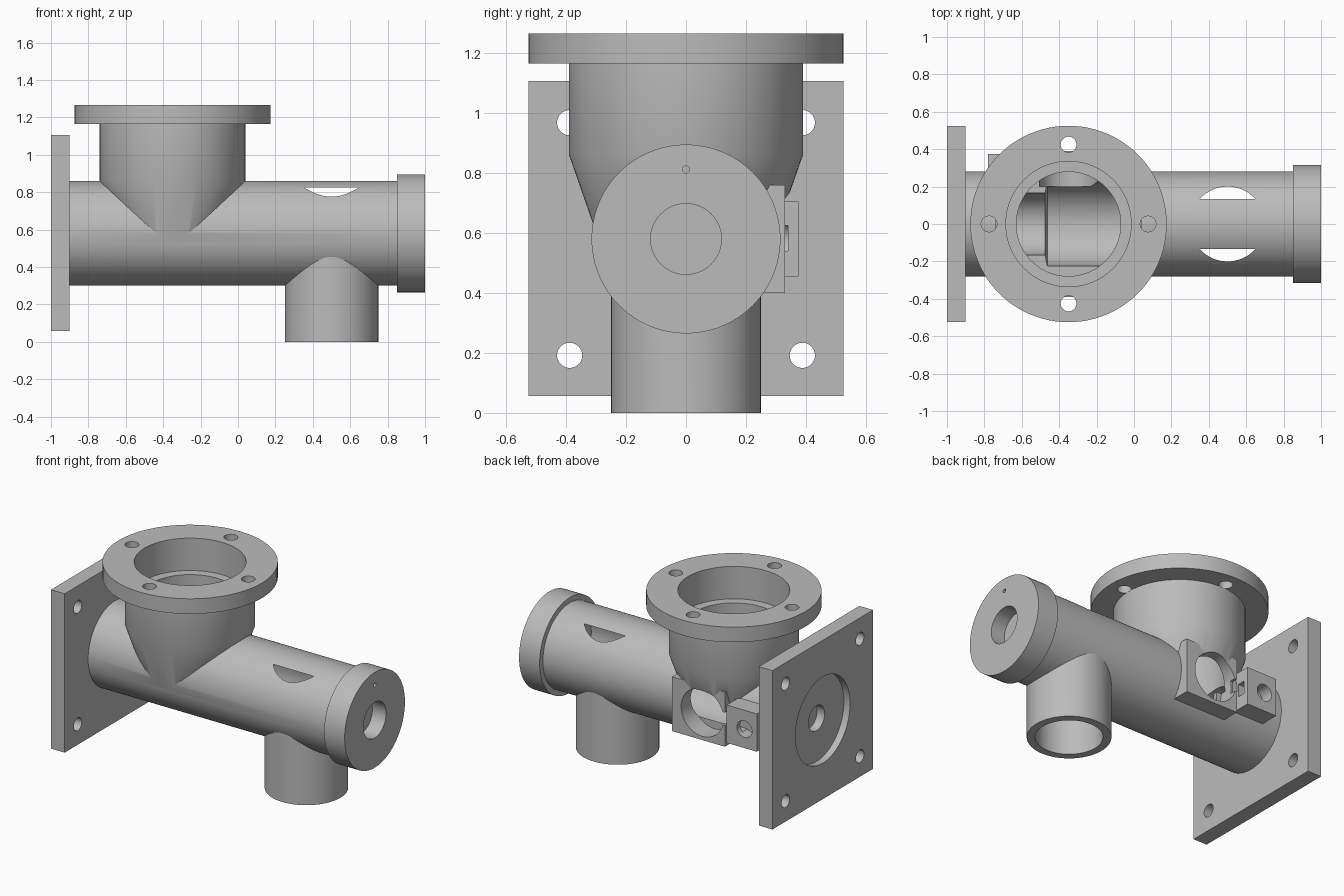
import bpy, bmesh, math
from mathutils import Vector, Matrix

cube = bpy.data.objects.get("Cube")
if cube:
    bpy.data.objects.remove(cube, do_unlink=True)

grey = bpy.data.materials.new("plain_grey")
grey.use_nodes = True
grey.diffuse_color = (0.5, 0.5, 0.5, 1)
grey.node_tree.nodes["Principled BSDF"].inputs["Base Color"].default_value = (0.5, 0.5, 0.5, 1)

AXIS_Z = 0.58      # height of the main pipe axis
NECK_X = -0.35     # centre of the upper neck
PORT_X = 0.5       # centre of the lower port
TURN = {"x": Matrix.Rotation(math.pi / 2, 3, "Y"),
        "y": Matrix.Rotation(-math.pi / 2, 3, "X"),
        "z": Matrix.Identity(3)}


def make_object(name, bm):
    bmesh.ops.recalc_face_normals(bm, faces=bm.faces)
    mesh = bpy.data.meshes.new(name)
    bm.to_mesh(mesh)
    bm.free()
    mesh.materials.append(grey)
    obj = bpy.data.objects.new(name, mesh)
    bpy.context.collection.objects.link(obj)
    return obj


def turned(name, axis, centre, profile, sides=96):
    """Closed solid of revolution; profile holds (distance along axis, radius)."""
    bm = bmesh.new()
    rings = []
    for d, r in profile:
        ring = []
        for i in range(sides):
            a = math.tau * i / sides
            p = Vector((r * math.cos(a), r * math.sin(a), d))
            ring.append(bm.verts.new(TURN[axis] @ p + Vector(centre)))
        rings.append(ring)
    for low, high in zip(rings, rings[1:]):
        for i in range(sides):
            j = (i + 1) % sides
            bm.faces.new((low[i], low[j], high[j], high[i]))
    bm.faces.new(rings[0])
    bm.faces.new(rings[-1])
    return make_object(name, bm)


def rod(name, axis, centre, start, end, radius, sides=96):
    return turned(name, axis, centre, [(start, radius), (end, radius)], sides)


def box(name, low, high):
    bm = bmesh.new()
    bmesh.ops.create_cube(bm, size=1)
    low, high = Vector(low), Vector(high)
    for v in bm.verts:
        v.co = Vector(v.co[k] * (high[k] - low[k]) + (low[k] + high[k]) / 2 for k in range(3))
    return make_object(name, bm)


def combine(base, joins=(), cuts=()):
    """Fuse the joins into the base, then remove the cuts."""
    helpers = list(joins) + list(cuts)
    for i, helper in enumerate(helpers):
        helper.hide_render = True
        mod = base.modifiers.new("bool", "BOOLEAN")
        mod.object = helper
        mod.solver = "EXACT"
        mod.operation = "UNION" if i < len(joins) else "DIFFERENCE"
    graph = bpy.context.evaluated_depsgraph_get()
    mesh = bpy.data.meshes.new_from_object(base.evaluated_get(graph))
    base.modifiers.clear()
    base.data = mesh
    for helper in helpers:
        bpy.data.objects.remove(helper, do_unlink=True)
    return base


pipe_c = (0, 0, AXIS_Z)
neck_c = (NECK_X, 0, 0)
port_c = (PORT_X, 0, 0)

# Hollow body: pipe, tapered neck, lower port and side bracket
body = combine(
    rod("pipe_body", "x", pipe_c, -0.9, 0.85, 0.28),
    joins=[
        turned("neck", "z", neck_c, [(0.53, 0.275), (0.86, 0.39), (1.165, 0.39)]),
        rod("port", "z", port_c, 0, 0.56, 0.25),
        box("bracket", (-0.515, 0.15, 0.4), (-0.13, 0.33, 0.76)),
        box("bracket_block", (-0.78, 0.15, 0.455), (-0.56, 0.375, 0.705)),
    ],
    cuts=[
        turned("bore", "x", pipe_c, [(-0.8, 0.165), (-0.475, 0.165), (-0.463, 0.225), (0.9, 0.225)]),
        turned("neck_bore", "z", neck_c, [(0.581, 0.279), (1.05, 0.279), (1.051, 0.335), (1.3, 0.335)]),
        rod("port_bore", "z", port_c, -0.1, 0.826, 0.2),
        rod("bracket_seat", "y", (NECK_X, 0, AXIS_Z), 0.2, 0.5, 0.155),
        rod("block_hole", "y", (-0.69, 0, AXIS_Z), 0.29, 0.5, 0.055, 48),
        box("block_slot", (-0.69, 0.29, 0.54), (-0.45, 0.341, 0.625)),
    ])

# Square mounting plate with corner holes and a round recess
plate = combine(
    box("mounting_plate", (-1, -0.525, 0.057), (-0.9, 0.525, 1.107)),
    cuts=[rod("plate_hole", "x", (0, sy * 0.388, AXIS_Z + sz * 0.388), -1.1, -0.8, 0.042, 48)
          for sy in (-1, 1) for sz in (-1, 1)]
    + [rod("plate_recess", "x", pipe_c, -1.1, -0.955, 0.285),
       rod("plate_centre_hole", "x", pipe_c, -1.1, -0.89, 0.083, 48)])

# Round flange on top of the neck
flange = combine(
    rod("top_flange", "z", neck_c, 1.165, 1.265, 0.525),
    cuts=[rod("flange_bore", "z", neck_c, 1.1, 1.4, 0.335)]
    + [rod("bolt_hole", "z", (NECK_X + 0.425 * dx, 0.425 * dy, 0), 1.1, 1.4, 0.042, 48)
       for dx, dy in ((1, 0), (-1, 0), (0, 1), (0, -1))])

# End cap with its blind socket and pin hole
cap = combine(
    rod("end_cap", "x", pipe_c, 0.85, 1, 0.315),
    cuts=[rod("cap_socket", "x", pipe_c, 0.9, 1.1, 0.118),
          rod("pin_hole", "x", (0, 0, 0.812), 0.92, 1.1, 0.012, 24)])

# Smooth round walls, crisp edges
for obj in (body, plate, flange, cap):
    bpy.ops.object.select_all(action="DESELECT")
    obj.select_set(True)
    bpy.context.view_layer.objects.active = obj
    bpy.ops.object.shade_smooth_by_angle(angle=math.radians(25))
